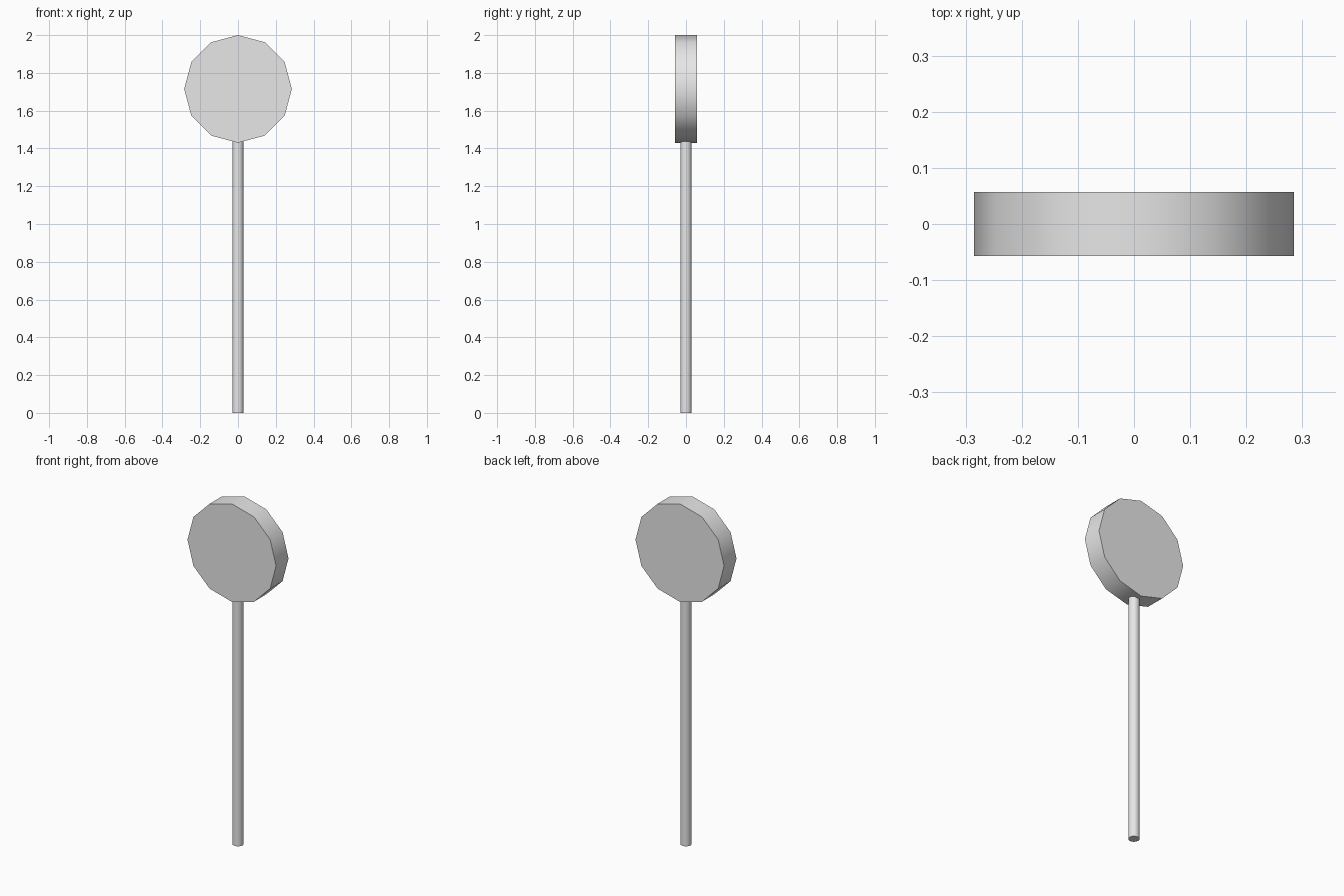
import bpy
import math

cube = bpy.data.objects.get("Cube")
if cube:
    bpy.data.objects.remove(cube, do_unlink=True)

# One pale grey for the whole model
grey = bpy.data.materials.new("pale_grey")
grey.use_nodes = True
colour = (0.8, 0.8, 0.8, 1)
grey.diffuse_color = colour
grey.node_tree.nodes["Principled BSDF"].inputs["Base Color"].default_value = colour


def cylinder(name, sides, radius, depth, z, rotation=(0, 0, 0)):
    bpy.ops.mesh.primitive_cylinder_add(
        vertices=sides, radius=radius, depth=depth,
        location=(0, 0, z), rotation=rotation)
    obj = bpy.context.object
    obj.name = name
    obj.data.materials.append(grey)
    bpy.ops.object.transform_apply(location=False, rotation=True, scale=True)
    bpy.ops.object.shade_smooth_by_angle(angle=math.radians(40))
    return obj


# Twelve-sided sign disc facing front and back
disc_radius = 0.285
disc_z = 2 - disc_radius
cylinder("sign_disc", 12, disc_radius, 0.114, disc_z, (math.radians(90), 0, 0))

# Slim post, running up to just inside the disc's lower edge
post_height = 2 - 2 * disc_radius + 0.01
cylinder("post", 12, 0.03, post_height, post_height / 2)
